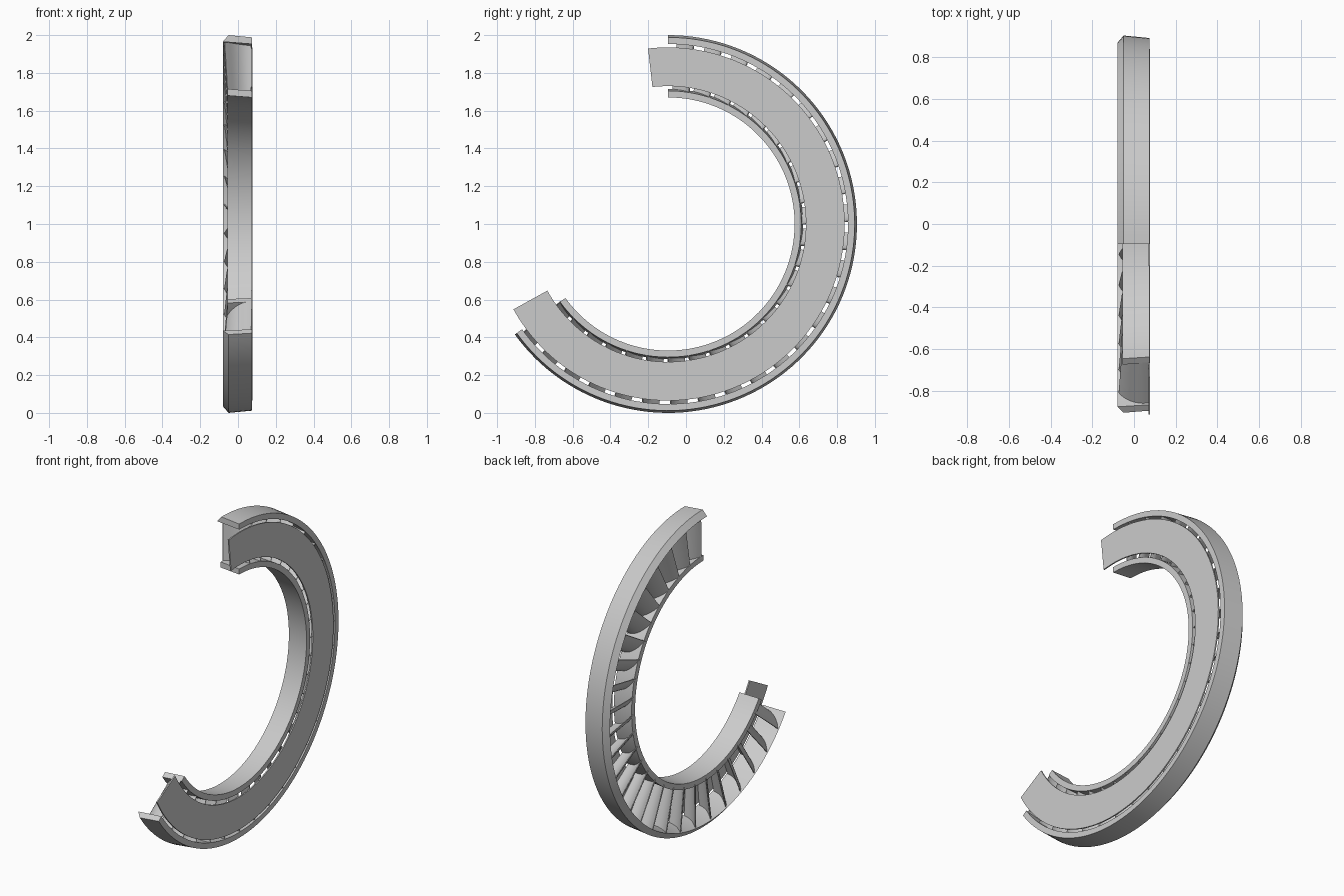
import bpy, bmesh, math

cube = bpy.data.objects.get("Cube")
if cube:
    bpy.data.objects.remove(cube, do_unlink=True)

CENTRE_Y, CENTRE_Z = -0.095, 1.0
VANES, PITCH = 26, 9.0

metal = bpy.data.materials.new("grey_metal")
metal.use_nodes = True
metal.diffuse_color = (0.6, 0.6, 0.6, 1)
metal.node_tree.nodes["Principled BSDF"].inputs["Base Color"].default_value = (0.6, 0.6, 0.6, 1)


def place(x, r, t, degrees):
    """Axial x, radius r and tangential offset t at an angle around the axis."""
    a = math.radians(degrees)
    return (x, CENTRE_Y + r * math.cos(a) - t * math.sin(a),
            CENTRE_Z + r * math.sin(a) + t * math.cos(a))


def loft(bm, sections):
    """Skin closed sections together and cap both ends."""
    loops = [[bm.verts.new(p) for p in s] for s in sections]
    n = len(loops[0])
    for a, b in zip(loops, loops[1:]):
        for i in range(n):
            j = (i + 1) % n
            bm.faces.new((a[i], a[j], b[j], b[i]))
    bm.faces.new(loops[0])
    bm.faces.new(loops[-1])


def finish(name, bm):
    bmesh.ops.recalc_face_normals(bm, faces=bm.faces)
    mesh = bpy.data.meshes.new(name)
    bm.to_mesh(mesh)
    bm.free()
    mesh.materials.append(metal)
    obj = bpy.data.objects.new(name, mesh)
    bpy.context.collection.objects.link(obj)
    bpy.ops.object.select_all(action='DESELECT')
    obj.select_set(True)
    bpy.context.view_layer.objects.active = obj
    bpy.ops.object.shade_smooth_by_angle(angle=math.radians(30))


def arc_ring(name, profile, start, end, steps=96):
    bm = bmesh.new()
    loft(bm, [[place(x, r, 0, start + (end - start) * k / steps) for x, r in profile]
              for k in range(steps + 1)])
    finish(name, bm)


# Shrouds: slightly conical, the outer one chamfered on its open side
arc_ring("outer_shroud", [(-0.08, 0.965), (-0.05, 1.0), (0.075, 0.988), (0.075, 0.953)], 90, -144.2)
arc_ring("inner_shroud", [(-0.055, 0.68), (-0.055, 0.715), (0.075, 0.705), (0.075, 0.67)], 90, -144.2)

# Thin cover plate over the closed side
arc_ring("cover_plate", [(0.069, 0.73), (0.069, 0.935), (0.077, 0.935), (0.077, 0.73)], 96.5, -151.1)


# Curved guide vanes, leaning more at the open side
def vane_section(r, front, back, angle, steps=10):
    sides = ([], [])
    for k in range(steps + 1):
        s = k / steps
        x = front + (back - front) * s
        t = 0.09 * (1 - s) ** 2.2 - 0.045
        half = 0.002 + 0.011 * math.sqrt(s) * (1 - s)
        dx, dt = back - front, -0.198 * (1 - s) ** 1.2
        length = math.hypot(dx, dt)
        for side, sign in zip(sides, (1, -1)):
            side.append(place(x - sign * half * dt / length, r,
                              t + sign * half * dx / length, angle))
    return sides[0] + sides[1][::-1]


bm = bmesh.new()
for i in range(VANES):
    angle = 84.5 - PITCH * i
    loft(bm, [vane_section(0.7, -0.056, 0.07, angle),
              vane_section(0.962, -0.072, 0.07, angle)])
finish("guide_vanes", bm)
